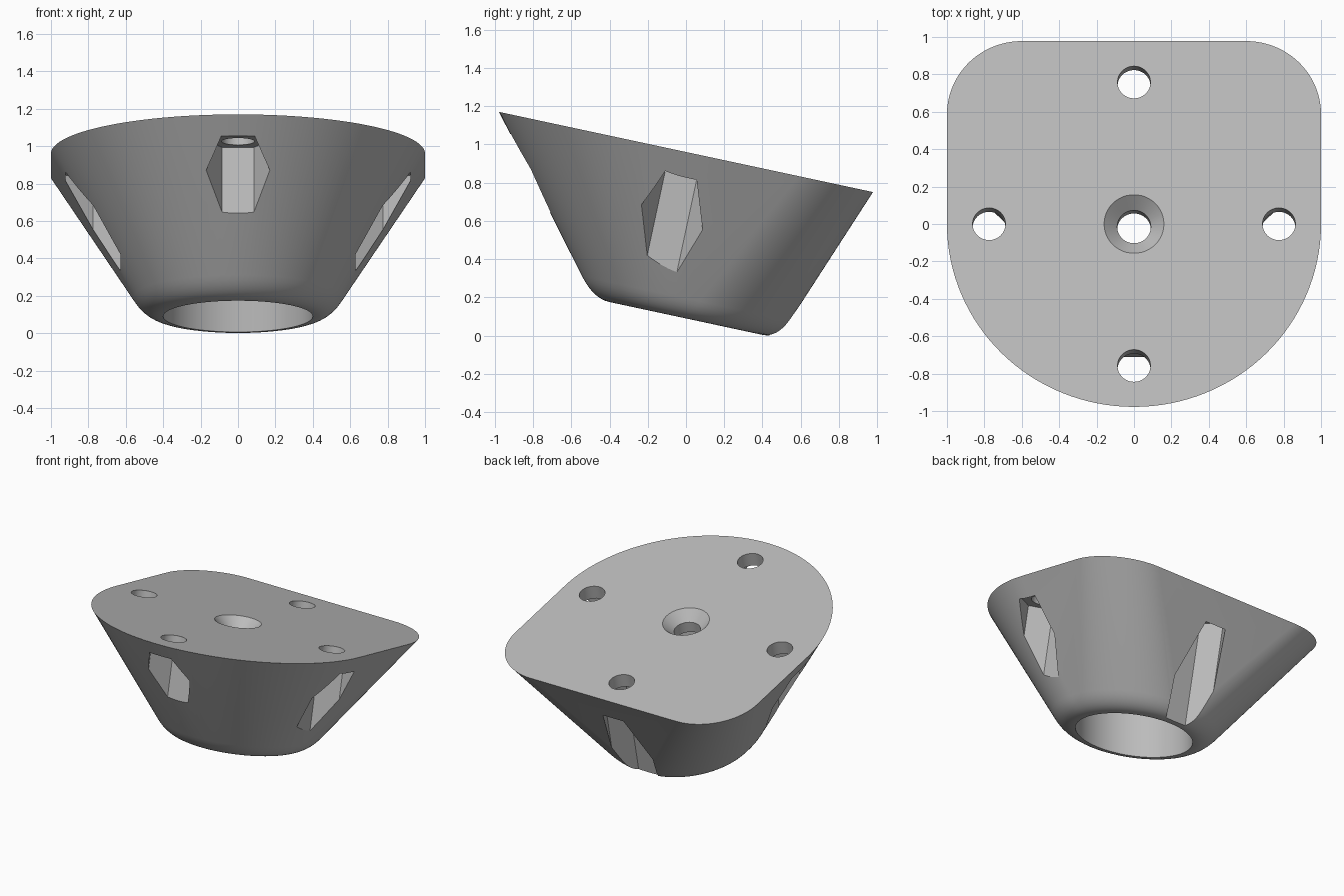
import bpy, bmesh
from math import radians, cos, sin, tan, pi
from mathutils import Matrix, Vector

if "Cube" in bpy.data.objects:
    bpy.data.objects.remove(bpy.data.objects["Cube"])

TILT = radians(12.1)     # slope of the mounting face
DEPTH = 0.851            # thickness of the block, square to that face
SHIFT = DEPTH * tan(TILT)
PLACE = Matrix.Translation((0, 0, 0.96)) @ Matrix.Rotation(-TILT, 4, 'X')

grey = bpy.data.materials.new("plain grey")
grey.use_nodes = True
grey.diffuse_color = (0.5, 0.5, 0.5, 1)
grey.node_tree.nodes["Principled BSDF"].inputs["Base Color"].default_value = (0.5, 0.5, 0.5, 1)


def loft(name, rings):
    """Closed solid through a stack of rings with equal point counts."""
    bm = bmesh.new()
    loops = [[bm.verts.new(p) for p in ring] for ring in rings]
    for a, b in zip(loops, loops[1:]):
        for i in range(len(a)):
            j = (i + 1) % len(a)
            bm.faces.new((a[i], a[j], b[j], b[i]))
    bm.faces.new(loops[0])
    bm.faces.new(loops[-1])
    bmesh.ops.remove_doubles(bm, verts=bm.verts, dist=0.0005)
    bmesh.ops.recalc_face_normals(bm, faces=bm.faces)
    bm.transform(PLACE)
    mesh = bpy.data.meshes.new(name)
    bm.to_mesh(mesh)
    bm.free()
    mesh.materials.append(grey)
    obj = bpy.data.objects.new(name, mesh)
    bpy.context.collection.objects.link(obj)
    return obj


def circle(x, y, z, r, n=48, turn=0.0):
    return [Vector((x + r * cos(turn + 2 * pi * i / n), y + r * sin(turn + 2 * pi * i / n), z))
            for i in range(n)]


# Outline of the mounting face: rounded front, two rounded back corners,
# paired with the small round foot by matching outward direction
top, foot, rim = [], [], []
for cx, cy, r, start, end, steps in ((0.6, 0.6, 0.4, 0, 90, 24),
                                     (-0.6, 0.6, 0.4, 90, 180, 24),
                                     (0, 0, 1, 180, 360, 64)):
    for i in range(steps + 1):
        a = radians(start + (end - start) * i / steps)
        out = Vector((cos(a), sin(a), 0))
        top.append(Vector((cx, cy, 0)) + out * r)
        foot.append(Vector((0, SHIFT, -DEPTH)) + out * 0.495)
        rim.append(Vector((0, SHIFT, -DEPTH)) + out * 0.41)

# Tapered body with a rounded lower edge
rings = [top]
for k in range(9):
    s = k / 8
    rings.append([t.lerp(f, 0.88).lerp(f, s).lerp(f.lerp(m, s), s)
                  for t, f, m in zip(top, foot, rim)])
body = loft("angled_mount_body", rings)

# Wide upright socket from below, and the countersunk centre hole
ceiling, below = 0.15, DEPTH + 0.2
cutters = [
    loft("socket_cutter", [circle(0, d * tan(TILT), -d, 0.4, 96) for d in (ceiling, below)]),
    loft("countersink_cutter", [circle(0, 0, 0.02, 0.18), circle(0, 0, -0.07, 0.09),
                                circle(0, 0, -0.3, 0.09)]),
]

# Four screw holes, each with a hexagonal pocket open to the outside
for q in range(4):
    a = q * pi / 2
    x, y = 0.775 * cos(a), 0.775 * sin(a)
    cutters.append(loft("pocket_cutter", [circle(x, y, z, 0.17, 6, a + pi / 6)
                                          for z in (-0.1, -1.2)]))
    cutters.append(loft("screw_hole_cutter", [circle(x, y, z, 0.088) for z in (0.1, -0.2)]))

bpy.context.view_layer.objects.active = body
body.select_set(True)
for cutter in cutters:
    cutter.hide_render = True
    mod = body.modifiers.new(cutter.name, 'BOOLEAN')
    mod.operation = 'DIFFERENCE'
    mod.solver = 'EXACT'
    mod.object = cutter
    bpy.ops.object.modifier_apply(modifier=mod.name)
    bpy.data.objects.remove(cutter)

bpy.ops.object.shade_smooth_by_angle(angle=radians(25))
